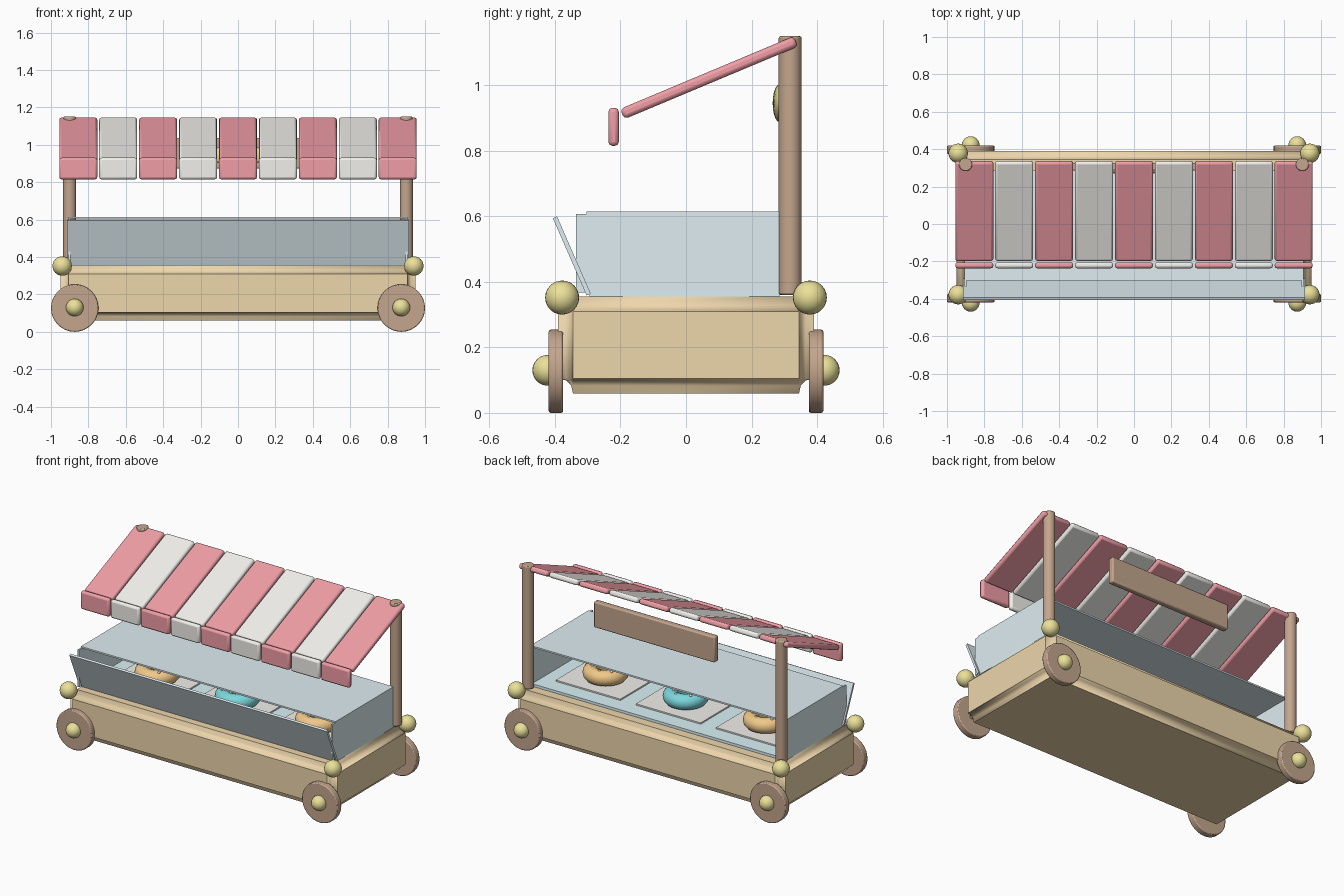
import bpy, math, random
from mathutils import Vector

if "Cube" in bpy.data.objects:
    bpy.data.objects.remove(bpy.data.objects["Cube"])

random.seed(4)


def mat(name, r, g, b):
    m = bpy.data.materials.new(name)
    m.diffuse_color = (r, g, b, 1)
    m.use_nodes = True
    m.node_tree.nodes["Principled BSDF"].inputs["Base Color"].default_value = m.diffuse_color
    return m


WOOD = mat("pale_wood", .85, .67, .41)
BROWN = mat("brown_wood", .55, .38, .27)
GOLD = mat("gold", .83, .75, .32)
RED = mat("red", .87, .34, .38)
WHITE = mat("white", .88, .87, .83)
GLASS = mat("glass", .74, .85, .89)
CYAN = mat("pale_cyan", .70, .89, .94)
ORANGE = mat("orange", .87, .58, .25)
TEAL = mat("teal", .2, .68, .72)


def finish(ob, name, m, bevel=0, segs=2, profile=.5):
    ob.name = name
    ob.data.materials.append(m)
    if bevel:
        b = ob.modifiers.new("bevel", 'BEVEL')
        b.width, b.segments, b.profile = bevel, segs, profile
        b.limit_method = 'ANGLE'
    bpy.ops.object.shade_smooth_by_angle(angle=math.radians(40))
    return ob


def box(name, loc, size, m, rot=(0, 0, 0), **kw):
    bpy.ops.mesh.primitive_cube_add(size=1, location=loc, rotation=rot)
    ob = bpy.context.object
    ob.scale = size
    bpy.ops.object.transform_apply(location=False, rotation=False, scale=True)
    return finish(ob, name, m, **kw)


def ball(name, loc, r, m, scale=(1, 1, 1)):
    bpy.ops.mesh.primitive_uv_sphere_add(segments=24, ring_count=12, radius=r, location=loc)
    ob = bpy.context.object
    ob.scale = scale
    return finish(ob, name, m)


def cyl(name, loc, r, h, m, rot=(0, 0, 0), bevel=.006):
    bpy.ops.mesh.primitive_cylinder_add(vertices=32, radius=r, depth=h, location=loc, rotation=rot)
    return finish(bpy.context.object, name, m, bevel=bevel)


# cart body with coved edges
box("cart_body", (0, 0, .207), (1.9, .78, .295), WOOD, bevel=.045, segs=3, profile=.07)

# wheels, hubs and corner knobs
for sx in (-1, 1):
    for sy in (-1, 1):
        cyl("wheel", (sx * .873, sy * .397, .127), .127, .044, BROWN, (math.pi / 2, 0, 0))
        ball("wheel_hub", (sx * .873, sy * .422, .13), .047, GOLD)
        ball("corner_knob", (sx * .94, sy * .378, .352), .052, GOLD)
    # canopy post and glass end panel
    cyl("canopy_post", (sx * .9, .318, .755), .035, .79, BROWN)
    box("glass_end", (sx * .9, -.025, .487), (.01, .62, .24), GLASS)

# display deck, top sheet and tilted front glass
box("display_deck", (0, -.005, .358), (1.81, .58, .026), CYAN)
box("glass_top", (0, -.008, .61), (1.81, .59, .01), GLASS)
lo, hi = Vector((0, -.297, .361)), Vector((0, -.4, .597))
d = hi - lo
box("glass_front", (lo + hi) / 2, (1.83, .014, d.length), GLASS, (math.atan2(-d.y, d.z), 0, 0))

# ring cakes on square plates
for i, icing in enumerate((ORANGE, TEAL, ORANGE)):
    x = (i - 1) * .57
    box("plate", (x, 0, .374), (.46, .36, .012), WHITE)
    bpy.ops.mesh.primitive_torus_add(location=(x, 0, .425), major_radius=.088, minor_radius=.048,
                                     major_segments=32, minor_segments=14)
    finish(bpy.context.object, "ring_cake", icing)
    for k in range(8):
        a = k * math.tau / 8 + random.uniform(-.2, .2)
        r = .088 + random.uniform(-.02, .02)
        ball("sprinkle", (x + r * math.cos(a), r * math.sin(a), .47), .008,
             (GOLD, WHITE)[k % 2])

# striped canopy: sloping slats with a hanging valance
tail, top = Vector((0, -.195, .912)), Vector((0, .335, 1.134))
d = top - tail
for i in range(9):
    x = (i - 4) * .2135
    m = (RED, WHITE)[i % 2]
    mid = (tail + top) / 2
    box("canopy_slat", (x, mid.y, mid.z), (.203, d.length, .034), m,
        (math.atan2(d.z, d.y), 0, 0), bevel=.012)
    box("canopy_valance", (x, -.221, .873), (.203, .032, .116), m, bevel=.012)

# sign board between the posts with a plain gold boss
box("sign_board", (0, .305, .955), (.86, .04, .165), BROWN, bevel=.008)
ball("sign_boss", (0, .285, .945), .057, GOLD, (2.6, .36, 1))
